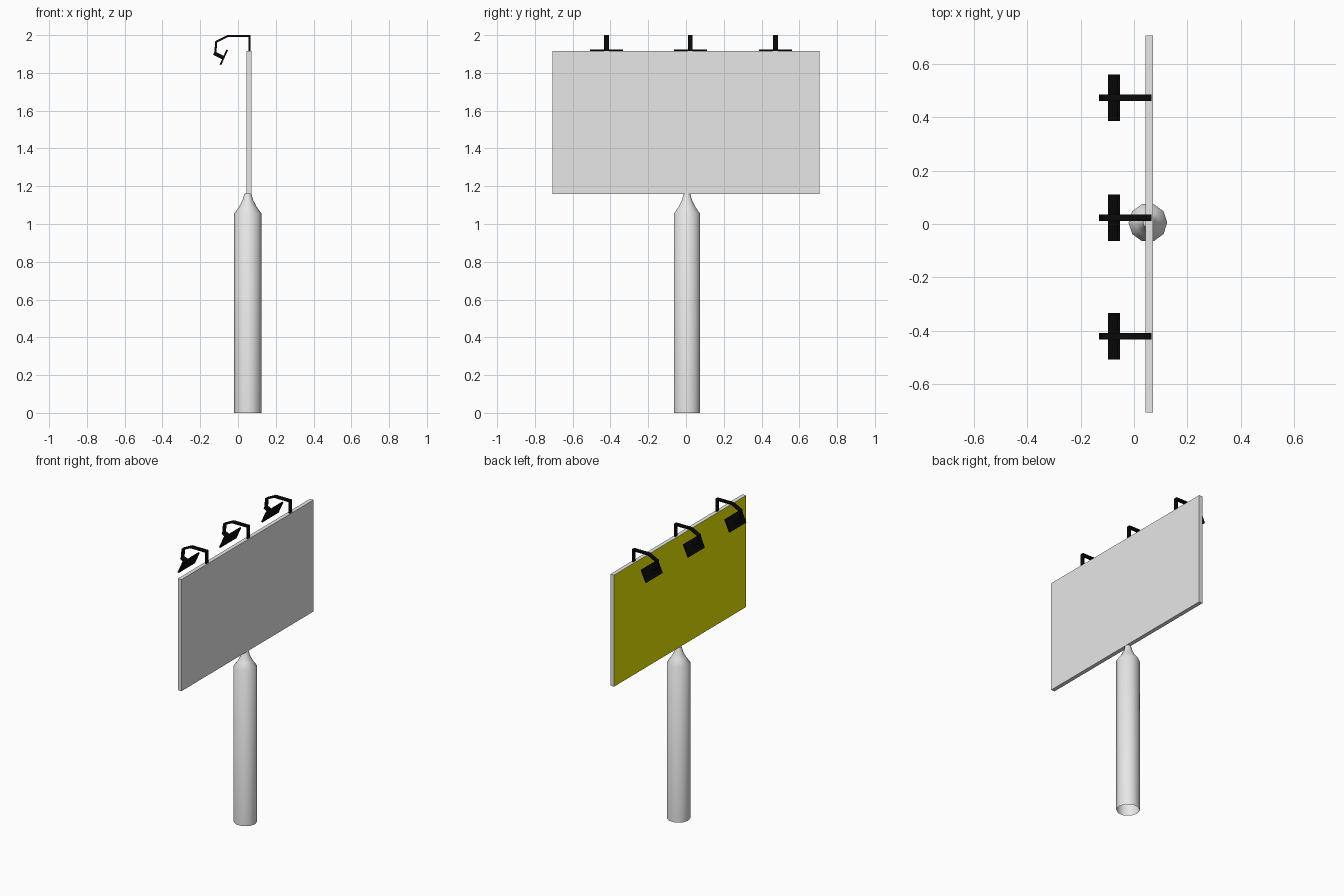
import bpy
import bmesh
import math
from mathutils import Vector

cube = bpy.data.objects.get("Cube")
if cube:
    bpy.data.objects.remove(cube, do_unlink=True)


def make_material(name, rgb):
    mat = bpy.data.materials.new(name)
    mat.use_nodes = True
    color = (*rgb, 1.0)
    mat.diffuse_color = color
    mat.node_tree.nodes["Principled BSDF"].inputs["Base Color"].default_value = color
    return mat


GREY = make_material("light grey", (0.8, 0.8, 0.8))
YELLOW = make_material("yellow", (0.8, 0.8, 0.0))
BLACK = make_material("black", (0.003, 0.003, 0.003))


def add_object(name, bm, *materials):
    bmesh.ops.recalc_face_normals(bm, faces=bm.faces)
    mesh = bpy.data.meshes.new(name)
    bm.to_mesh(mesh)
    bm.free()
    for mat in materials:
        mesh.materials.append(mat)
    obj = bpy.data.objects.new(name, mesh)
    bpy.context.collection.objects.link(obj)
    return obj


def bar(name, path, thickness, width, y, mat):
    """Flat bar of even thickness along an x-z path, with mitred corners."""
    pts = [Vector(p) for p in path]
    dirs = [(b - a).normalized() for a, b in zip(pts, pts[1:])]
    bm = bmesh.new()
    rings = []
    for i, p in enumerate(pts):
        before, after = dirs[max(i - 1, 0)], dirs[min(i, len(dirs) - 1)]
        n = Vector((-before.y - after.y, before.x + after.x)).normalized()
        n *= thickness / 2 / n.dot(Vector((-after.y, after.x)))
        corners = ((p + n, -1), (p + n, 1), (p - n, 1), (p - n, -1))
        rings.append([bm.verts.new((q.x, y + s * width / 2, q.y)) for q, s in corners])
    for a, b in zip(rings, rings[1:]):
        for k in range(4):
            bm.faces.new((a[k], a[k - 1], b[k - 1], b[k]))
    bm.faces.new(rings[0])
    bm.faces.new(rings[-1])
    return add_object(name, bm, mat)


# Pole: ten-sided, open at the base, drawn in to a narrow neck
SIDES = 10
PROFILE = [(0.0727, 0), (0.0727, 1.055), (0.047, 1.09), (0.028, 1.127), (0.018, 1.162)]
bm = bmesh.new()
rings = []
for r, z in PROFILE:
    angles = [math.tau * k / SIDES for k in range(SIDES)]
    rings.append([bm.verts.new((0.052 + r * math.cos(a), 0.005 + r * math.sin(a), z))
                  for a in angles])
for a, b in zip(rings, rings[1:]):
    for k in range(SIDES):
        bm.faces.new((a[k - 1], a[k], b[k], b[k - 1]))
bm.faces.new(rings[-1])
pole = add_object("pole", bm, GREY)
for poly in pole.data.polygons:
    poly.use_smooth = len(poly.vertices) == 4

# Sign board: grey slab with the lamp side painted yellow
bm = bmesh.new()
bmesh.ops.create_cube(bm, size=1)
bmesh.ops.scale(bm, vec=(0.027, 1.414, 0.756), verts=bm.verts)
bmesh.ops.translate(bm, vec=(0.0575, 0, 1.537), verts=bm.verts)
board = add_object("sign_board", bm, GREY, YELLOW)
for poly in board.data.polygons:
    poly.material_index = int(poly.normal.x < -0.5)

# Three lamps on bent arms over the top edge
ARM = [(0.06, 1.914), (0.06, 1.995), (-0.055, 1.995), (-0.115, 1.965), (-0.121, 1.9)]
NECK = [(-0.127, 1.905), (-0.075, 1.879)]
PLATE = [(-0.057, 1.922), (-0.093, 1.843)]
for label, y in (("right", -0.421), ("middle", 0.023), ("left", 0.474)):
    bar(f"lamp_arm_{label}", ARM, 0.011, 0.025, y, BLACK)
    bar(f"lamp_neck_{label}", NECK, 0.02, 0.025, y, BLACK)
    bar(f"lamp_plate_{label}", PLATE, 0.009, 0.175, y, BLACK)
